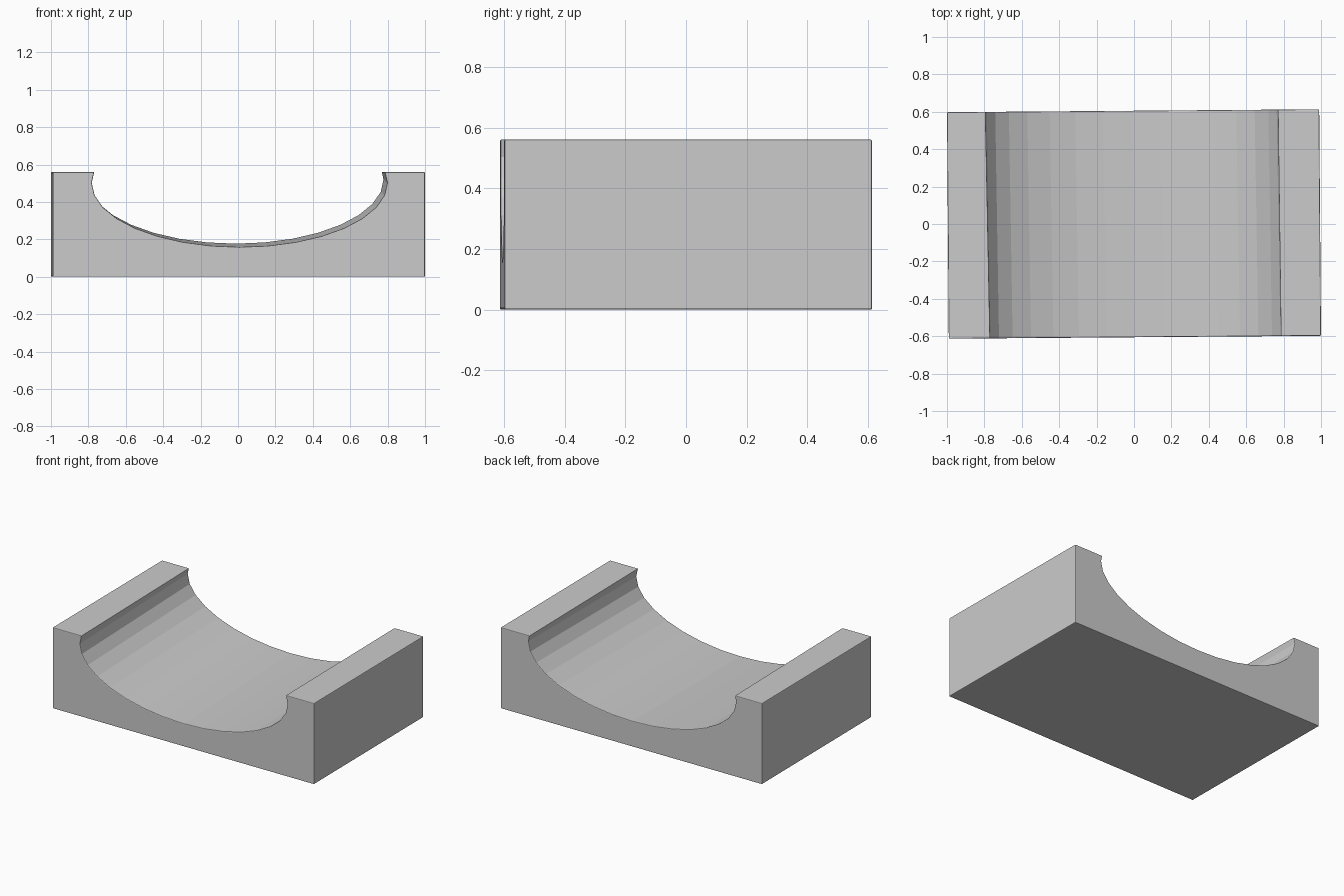
import bpy
from math import radians, cos, sin, pi

if "Cube" in bpy.data.objects:
    bpy.data.objects.remove(bpy.data.objects["Cube"])

# Block, very slightly turned about z
bpy.ops.mesh.primitive_cube_add(size=1, location=(0, 0, 0.28))
block = bpy.context.object
block.name = "cradle_block"
block.scale = (1.99, 1.211, 0.56)
bpy.ops.object.transform_apply(location=True, rotation=False, scale=True)
block.rotation_euler = (0, 0, radians(0.45))

# Elliptical groove cutter, slightly tilted and turned
SIDES, HALF_W, HALF_H, LENGTH = 32, 0.79, 0.343, 2.0
ring = [(HALF_W * cos(2 * pi * i / SIDES), HALF_H * sin(2 * pi * i / SIDES)) for i in range(SIDES)]
verts = [(x, y, z) for y in (-LENGTH / 2, LENGTH / 2) for x, z in ring]
faces = [(i, i + SIDES, (i + 1) % SIDES + SIDES, (i + 1) % SIDES) for i in range(SIDES)]
faces += [tuple(range(SIDES)), tuple(reversed(range(SIDES, 2 * SIDES)))]
mesh = bpy.data.meshes.new("groove_cutter")
mesh.from_pydata(verts, [], faces)
cutter = bpy.data.objects.new("groove_cutter", mesh)
bpy.context.collection.objects.link(cutter)
cutter.location = (-0.002, 0, 0.511)
cutter.rotation_euler = (radians(0.85), 0, radians(0.95))
cutter.hide_render = True
cutter.hide_set(True)

# Make the cutter's normals consistent
import bmesh
bm = bmesh.new()
bm.from_mesh(mesh)
bmesh.ops.recalc_face_normals(bm, faces=bm.faces)
bm.to_mesh(mesh)
bm.free()

# Cut the groove, then soften the hard edges a touch
cut = block.modifiers.new("groove", 'BOOLEAN')
cut.operation = 'DIFFERENCE'
cut.solver = 'EXACT'
cut.object = cutter
soft = block.modifiers.new("soft_edges", 'BEVEL')
soft.width = 0.005
soft.segments = 2
soft.limit_method = 'ANGLE'
soft.angle_limit = radians(45)
